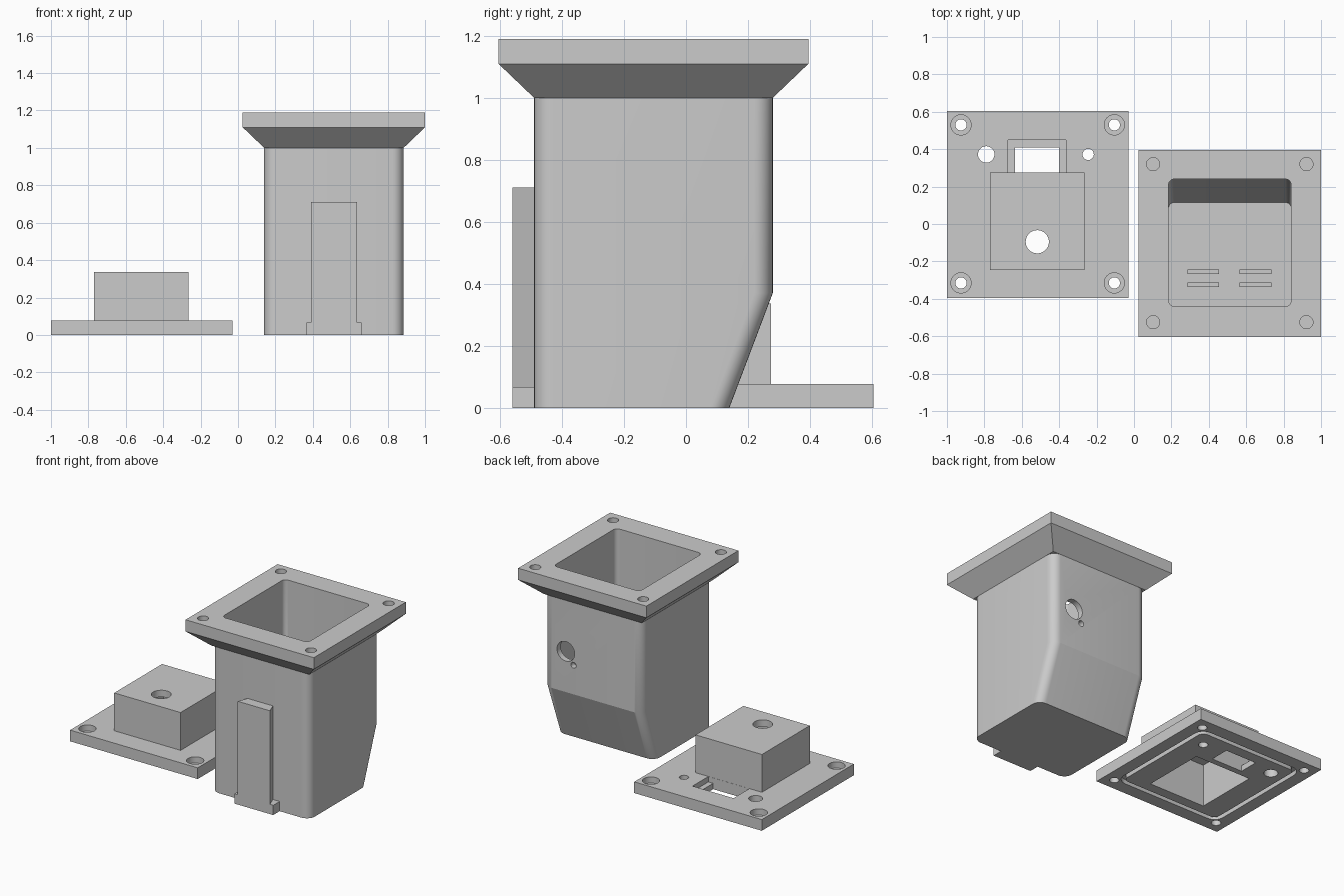
import bpy, bmesh
from math import cos, sin, pi, radians

if "Cube" in bpy.data.objects:
    bpy.data.objects.remove(bpy.data.objects["Cube"], do_unlink=True)

grey = bpy.data.materials.new("plain_grey")
grey.use_nodes = True
GREY = (0.6, 0.6, 0.6, 1)
grey.diffuse_color = GREY
grey.node_tree.nodes["Principled BSDF"].inputs["Base Color"].default_value = GREY


def rect(x0, x1, y0, y1, z, r=0):
    """Horizontal rectangle section with optional rounded corners."""
    if r == 0:
        return [(x0, y0, z), (x1, y0, z), (x1, y1, z), (x0, y1, z)]
    pts, steps = [], 8
    centres = [(x1 - r, y1 - r), (x0 + r, y1 - r), (x0 + r, y0 + r), (x1 - r, y0 + r)]
    for q, (cx, cy) in enumerate(centres):
        for i in range(steps + 1):
            a = (q + i / steps) * pi / 2
            pts.append((cx + r * cos(a), cy + r * sin(a), z))
    return pts


def circle(x, y, z, r, along_y=False, n=40):
    ring = [(r * cos(2 * pi * i / n), r * sin(2 * pi * i / n)) for i in range(n)]
    return [(x + a, y, z + b) if along_y else (x + a, y + b, z) for a, b in ring]


def loft(name, *sections):
    """Closed solid through matching sections."""
    bm = bmesh.new()
    rings = [[bm.verts.new(p) for p in s] for s in sections]
    n = len(rings[0])
    for lo, hi in zip(rings, rings[1:]):
        for i in range(n):
            j = (i + 1) % n
            bm.faces.new((lo[i], lo[j], hi[j], hi[i]))
    bm.faces.new(rings[0])
    bm.faces.new(rings[-1])
    bmesh.ops.recalc_face_normals(bm, faces=bm.faces)
    me = bpy.data.meshes.new(name)
    bm.to_mesh(me)
    bm.free()
    me.materials.append(grey)
    ob = bpy.data.objects.new(name, me)
    bpy.context.collection.objects.link(ob)
    return ob


def box(name, x0, x1, y0, y1, z0, z1, r=0):
    return loft(name, rect(x0, x1, y0, y1, z0, r), rect(x0, x1, y0, y1, z1, r))


def drill(x, y, z0, z1, r):
    return loft("drill", circle(x, y, z0, r), circle(x, y, z1, r))


def combine(ob, tool, operation="DIFFERENCE"):
    mod = ob.modifiers.new("combine", "BOOLEAN")
    mod.operation, mod.solver, mod.object = operation, "EXACT", tool
    bpy.context.view_layer.objects.active = ob
    bpy.ops.object.modifier_apply(modifier=mod.name)
    bpy.data.objects.remove(tool, do_unlink=True)


def smooth(ob):
    bpy.ops.object.select_all(action="DESELECT")
    ob.select_set(True)
    bpy.context.view_layer.objects.active = ob
    bpy.ops.object.shade_smooth_by_angle(angle=radians(20))


# Housing: tapered body with a flared flange
L, R, F, B = 0.14, 0.885, -0.49, 0.28
housing = loft("housing", rect(L, R, F, 0.14, 0, 0.06), rect(L, R, F, B, 0.37, 0.06),
               rect(L, R, F, B, 1.05, 0.06))
flange = loft("flange", rect(L, R, F, B, 1.0), rect(0.025, 1, -0.605, 0.395, 1.11),
              rect(0.025, 1, -0.605, 0.395, 1.19))
combine(housing, flange, "UNION")

# Inner cavity follows the sloped back wall
combine(housing, loft("cavity", rect(0.185, 0.84, -0.44, 0.115, 0.05, 0.03),
                      rect(0.185, 0.84, -0.44, 0.24, 0.38, 0.03),
                      rect(0.185, 0.84, -0.44, 0.24, 1.3, 0.03)))

# Blind screw holes in the flange
for x in (0.102, 0.922):
    for y in (-0.525, 0.32):
        combine(housing, drill(x, y, 1.1, 1.3, 0.035))

# Cable hole and pin hole in the back wall
for x, z, r in ((0.718, 0.65, 0.067), (0.66, 0.57, 0.02)):
    combine(housing, loft("drill", circle(x, 0.15, z, r, True), circle(x, 0.4, z, r, True)))
smooth(housing)

# Low ribs on the cavity floor
for i, x in enumerate((0.285, 0.565)):
    for j, y in enumerate((-0.337, -0.267)):
        box(f"floor_rib_{i}_{j}", x, x + 0.17, y, y + 0.024, 0.04, 0.07)

# Dovetail mounting rail and its foot
rail = [(0.39, -0.56), (0.635, -0.56), (0.605, -0.48), (0.42, -0.48)]
loft("mounting_rail", *[[(x, y, z) for x, y in rail] for z in (0.03, 0.71)])
box("rail_foot", 0.365, 0.66, -0.56, -0.48, 0, 0.067)

# Lid plate with raised hollow block
lid = box("lid", -1, -0.03, -0.395, 0.605, 0, 0.077)
combine(lid, box("block", -0.77, -0.265, -0.245, 0.275, 0.03, 0.337), "UNION")
combine(lid, box("pocket", -0.73, -0.305, -0.205, 0.235, -0.1, 0.29))
combine(lid, drill(-0.517, -0.095, 0.2, 0.5, 0.062))

# Counterbored corner holes
for x in (-0.925, -0.105):
    for y in (-0.315, 0.53):
        combine(lid, drill(x, y, -0.1, 0.2, 0.03))
        combine(lid, drill(x, y, 0.035, 0.2, 0.054))

# Two cable holes and the stepped window
combine(lid, drill(-0.79, 0.372, -0.1, 0.2, 0.044))
combine(lid, drill(-0.245, 0.372, -0.1, 0.2, 0.03))
combine(lid, box("window", -0.635, -0.4, 0.276, 0.41, -0.1, 0.2))
combine(lid, box("window_recess", -0.675, -0.363, 0.276, 0.448, 0.04, 0.2))

# Seal groove on the underside
groove = box("groove", -0.915, -0.115, -0.305, 0.515, -0.1, 0.03, 0.07)
combine(groove, box("groove_core", -0.885, -0.145, -0.275, 0.485, -0.2, 0.2, 0.04))
combine(lid, groove)
smooth(lid)
